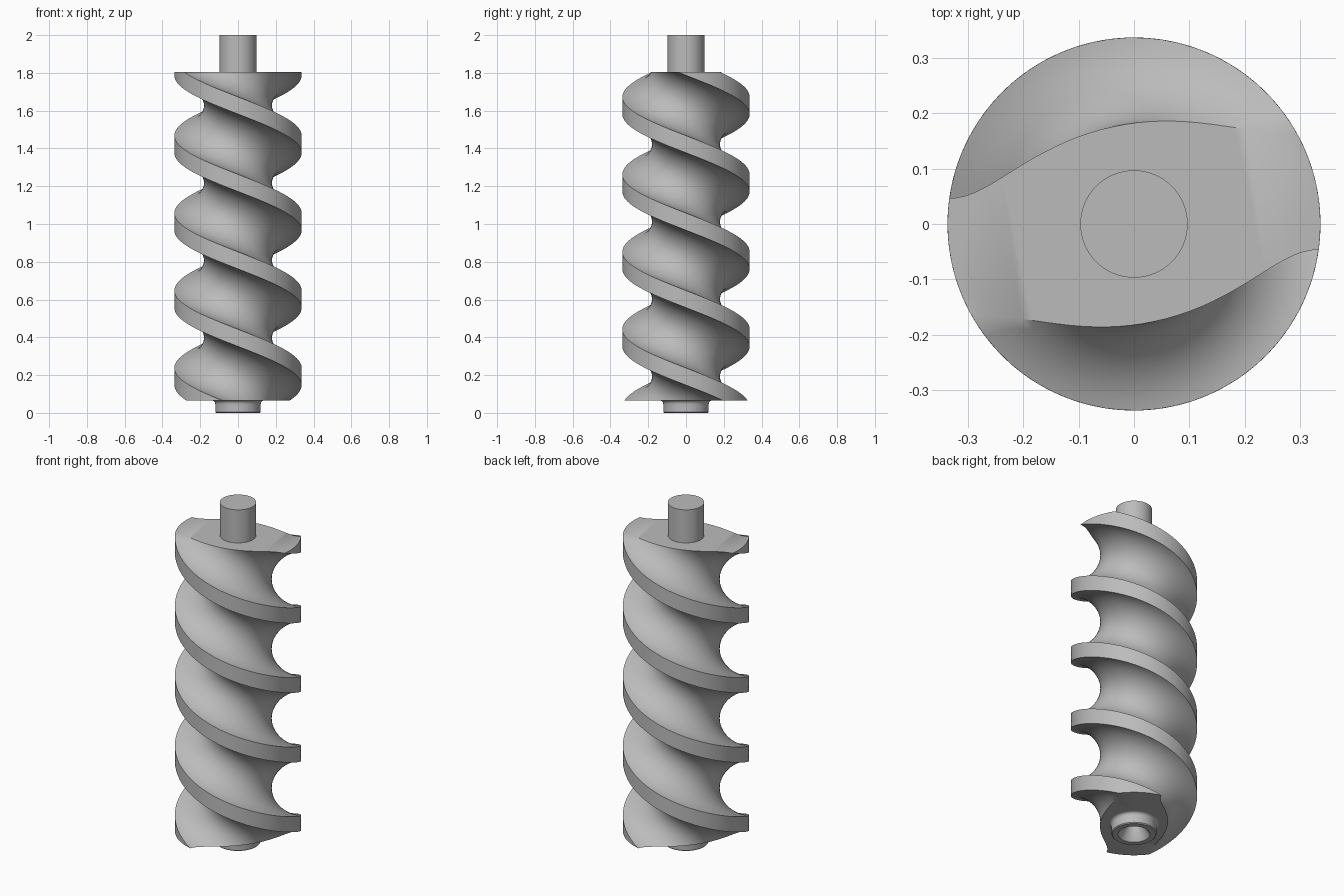
import bpy, bmesh
from math import sin, cos, pi, radians

if "Cube" in bpy.data.objects:
    bpy.data.objects.remove(bpy.data.objects["Cube"])

BOTTOM, TOP, LEAD = 0.065, 1.805, 0.82
OUTER, BOSS_FLARE = 0.337, 0.135

steel = bpy.data.materials.new("plain_grey")
steel.use_nodes = True
steel.diffuse_color = (0.5, 0.5, 0.5, 1)
steel.node_tree.nodes["Principled BSDF"].inputs["Base Color"].default_value = (0.5, 0.5, 0.5, 1)


def finish(bm, name, angle=35):
    bmesh.ops.recalc_face_normals(bm, faces=bm.faces)
    mesh = bpy.data.meshes.new(name)
    bm.to_mesh(mesh)
    bm.free()
    mesh.materials.append(steel)
    obj = bpy.data.objects.new(name, mesh)
    bpy.context.collection.objects.link(obj)
    bpy.ops.object.select_all(action="DESELECT")
    obj.select_set(True)
    bpy.context.view_layer.objects.active = obj
    bpy.ops.object.shade_smooth_by_angle(angle=radians(angle))
    return obj


def ring(bm, points, z):
    return [bm.verts.new((r * cos(a), r * sin(a), z)) for r, a in points]


def circle(r, n):
    return [(r, 2 * pi * i / n) for i in range(n)]


def skin(bm, low, high):
    n = len(low)
    for i in range(n):
        j = (i + 1) % n
        bm.faces.new((low[i], low[j], high[j], high[i]))


def cap(bm, *loops):
    edges = []
    for loop in loops:
        for a, b in zip(loop, loop[1:] + loop[:1]):
            edges.append(bm.edges.get((a, b)) or bm.edges.new((a, b)))
    bmesh.ops.triangle_fill(bm, edges=edges, use_beauty=True)


def lathe(name, profile, n=64):
    """Revolve (radius, height) points; a zero radius closes the end."""
    bm = bmesh.new()
    previous = None
    for r, z in profile:
        current = ring(bm, circle(max(r, 0.0001), n), z)
        if previous:
            skin(bm, previous, current)
        previous = current
    bmesh.ops.remove_doubles(bm, verts=bm.verts, dist=0.0005)
    return finish(bm, name)


# Cross-section of the two-start screw: flat land, then a rounded groove, twice
section = []
for start in (0, pi):
    for i in range(10):
        section.append((OUTER, start + radians(-8 + 40 * i / 10)))
    for i in range(32):
        t = pi * i / 32
        r = min(OUTER, 0.342 - 0.162 * sin(t))
        section.append((r, start + radians(102 - 70 * cos(t))))

# Screw body: the section turns steadily with height
bm = bmesh.new()
layers = 140
rings = []
for k in range(layers + 1):
    z = BOTTOM + (TOP - BOTTOM) * k / layers
    turn = 2 * pi * (TOP - z) / LEAD
    rings.append(ring(bm, [(r, a + turn) for r, a in section], z))
for low, high in zip(rings, rings[1:]):
    skin(bm, low, high)
cap(bm, rings[-1])
cap(bm, rings[0], ring(bm, circle(BOSS_FLARE, 64), BOTTOM))
finish(bm, "screw_body")

# Drive shaft on top
lathe("drive_shaft", [(0.097, TOP - 0.01), (0.097, 2.0), (0, 2.0)])

# Bottom boss with a filleted root and a countersunk blind bore
fillet = [(BOSS_FLARE - 0.015 * sin(t * pi / 8), BOTTOM - 0.02 * (1 - cos(t * pi / 8)))
          for t in range(5)]
lathe("bottom_boss", fillet + [(0.12, 0.005), (0.115, 0), (0.085, 0),
                               (0.045, 0.06), (0.045, 0.2), (0, 0.22)])
